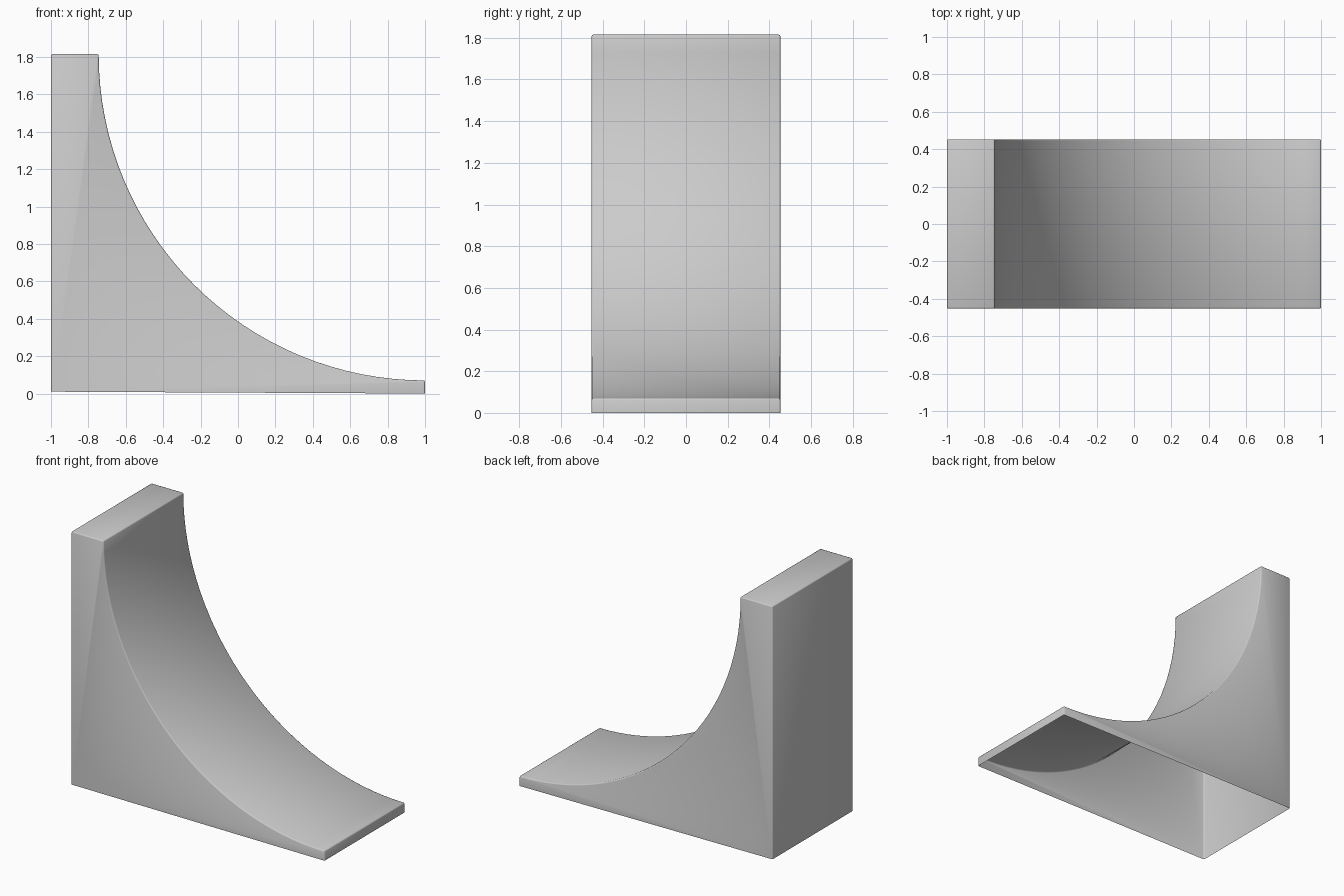
import bpy, bmesh, math

if "Cube" in bpy.data.objects:
    bpy.data.objects.remove(bpy.data.objects["Cube"])

HALF_Y, TOP, R, SEGS = 0.453, 1.815, 1.745, 32

# Side profile: back wall, deck, quarter-circle riding curve, low lip
profile = [(-1, 0.01), (-1, TOP)]
for i in range(SEGS + 1):
    a = math.pi + i / SEGS * math.pi / 2
    profile.append((1 + R * math.cos(a), TOP + R * math.sin(a)))
profile.append((1, 0))

bm = bmesh.new()
front = [bm.verts.new((x, -HALF_Y, z)) for x, z in profile]
back = [bm.verts.new((x, HALF_Y, z)) for x, z in profile]

# Strip across the width; the underside stays open
for i in range(len(profile) - 1):
    bm.faces.new((front[i], front[i + 1], back[i + 1], back[i]))
# Side walls
bm.faces.new(front[::-1])
bm.faces.new(back)
bmesh.ops.recalc_face_normals(bm, faces=bm.faces)

# Orient the open shell outwards
bm.faces.ensure_lookup_table()
if bm.faces[0].normal.x > 0:
    bmesh.ops.reverse_faces(bm, faces=bm.faces)

# Small rounding along the hard edges
hard = [e for e in bm.edges
        if len(e.link_faces) == 2 and e.calc_face_angle() > math.radians(30)]
bmesh.ops.bevel(bm, geom=hard, offset=0.008, segments=2, profile=0.5,
                affect='EDGES', clamp_overlap=True)

mesh = bpy.data.meshes.new("quarter_pipe_ramp")
bm.to_mesh(mesh)
bm.free()
ramp = bpy.data.objects.new("quarter_pipe_ramp", mesh)
bpy.context.collection.objects.link(ramp)
bpy.context.view_layer.objects.active = ramp
ramp.select_set(True)
bpy.ops.object.shade_smooth_by_angle(angle=math.radians(50))
